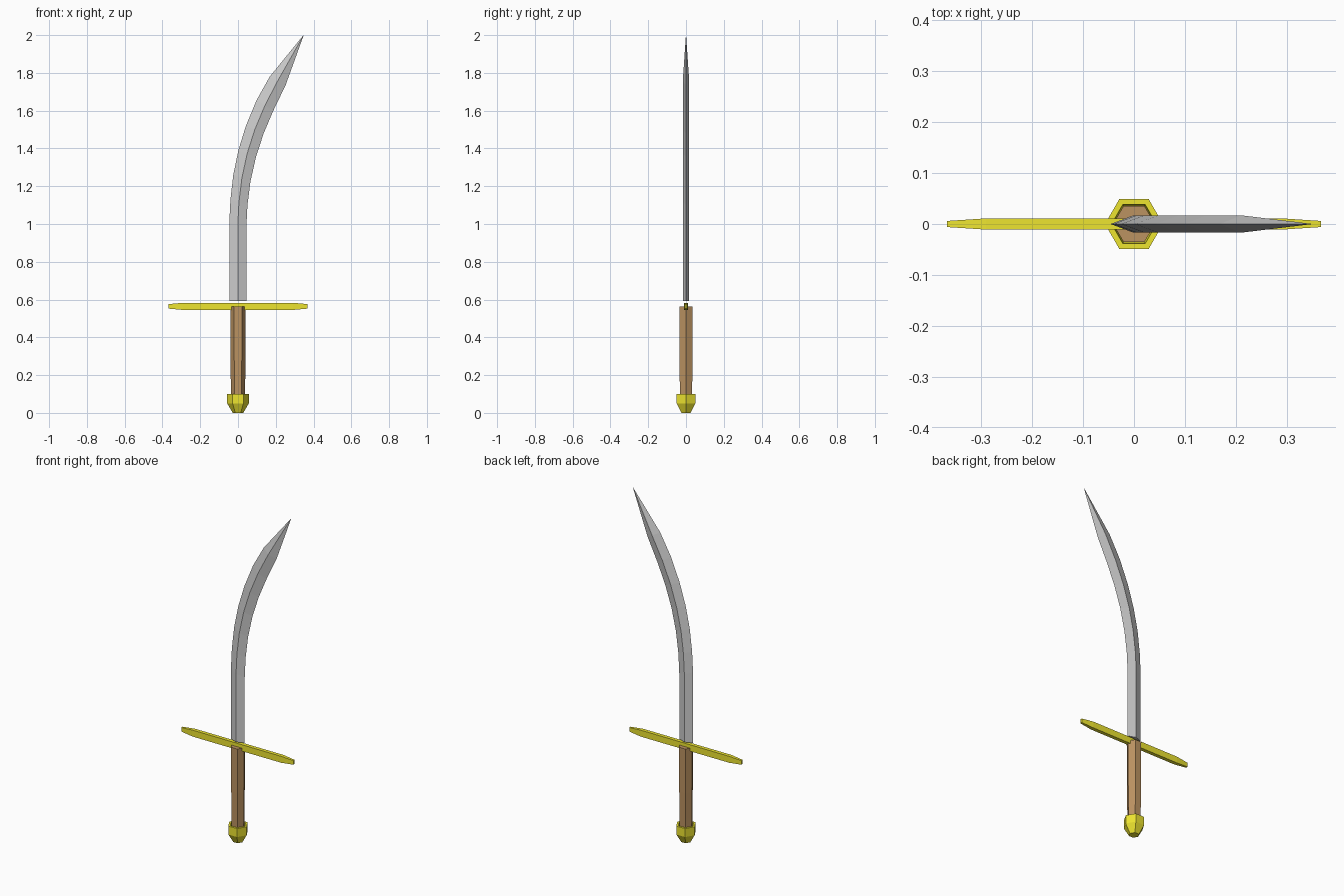
import bpy, math

if "Cube" in bpy.data.objects:
    bpy.data.objects.remove(bpy.data.objects["Cube"])


def material(name, color):
    m = bpy.data.materials.new(name)
    m.diffuse_color = (*color, 1)
    m.use_nodes = True
    m.node_tree.nodes["Principled BSDF"].inputs["Base Color"].default_value = m.diffuse_color
    return m


def loft(name, rings, mat=None, loop=False):
    """Skin a row of equal-sized rings; cap the ends, or join them if loop."""
    n = len(rings[0])
    verts = [p for ring in rings for p in ring]
    count = len(rings)
    faces = []
    for i in range(count if loop else count - 1):
        a, b = i * n, (i + 1) % count * n
        faces += [(a + j, a + (j + 1) % n, b + (j + 1) % n, b + j) for j in range(n)]
    if not loop:
        faces += [tuple(reversed(range(n))), tuple(range((count - 1) * n, count * n))]
    mesh = bpy.data.meshes.new(name)
    mesh.from_pydata(verts, [], faces)
    mesh.validate()
    mesh.update()
    if mat:
        mesh.materials.append(mat)
    obj = bpy.data.objects.new(name, mesh)
    bpy.context.collection.objects.link(obj)
    return obj


def hexagon(r, z):
    return [(r * math.cos(k * math.pi / 3), r * math.sin(k * math.pi / 3), z) for k in range(6)]


gold = material("gold", (0.85, 0.78, 0.03))
wood = material("wood", (0.50, 0.29, 0.12))

# Curved blade: back edge (x, z), cutting edge (x, z), half thickness
stations = [
    (-0.046, 0.592, 0.044, 0.592, 0.017),
    (-0.046, 1.01, 0.044, 0.98, 0.017),
    (-0.040, 1.13, 0.050, 1.10, 0.017),
    (-0.025, 1.26, 0.066, 1.225, 0.017),
    (0.002, 1.39, 0.095, 1.355, 0.017),
    (0.042, 1.52, 0.136, 1.48, 0.017),
    (0.098, 1.655, 0.187, 1.60, 0.017),
    (0.168, 1.78, 0.252, 1.735, 0.017),
    (0.346, 1.999, 0.348, 2.0, 0.0005),
]
rings = []
for bx, bz, cx, cz, t in stations:
    mx, mz = (bx + cx) / 2, (bz + cz) / 2
    rings.append([(bx, 0, bz), (mx, -t, mz), (cx, 0, cz), (mx, t, mz)])
loft("blade", rings)

# Crossguard bar with tapered ends
rings = []
for x, y, h in [(-0.367, 0.006, 0.012), (-0.29, 0.011, 0.019),
                (0.29, 0.011, 0.019), (0.367, 0.006, 0.012)]:
    rings.append([(x, -y, 0.564 - h), (x, y, 0.564 - h), (x, y, 0.564 + h), (x, -y, 0.564 + h)])
loft("crossguard", rings, gold)

# Six-sided grip
loft("grip", [hexagon(r, z) for r, z in
              [(0.037, 0.05), (0.038, 0.15), (0.040, 0.30), (0.041, 0.563)]], wood)

# Six-sided pommel with a socket for the grip
loft("pommel", [hexagon(r, z) for r, z in
                [(0.028, 0.0), (0.057, 0.05), (0.057, 0.10), (0.044, 0.10), (0.040, 0.06)]], gold)
